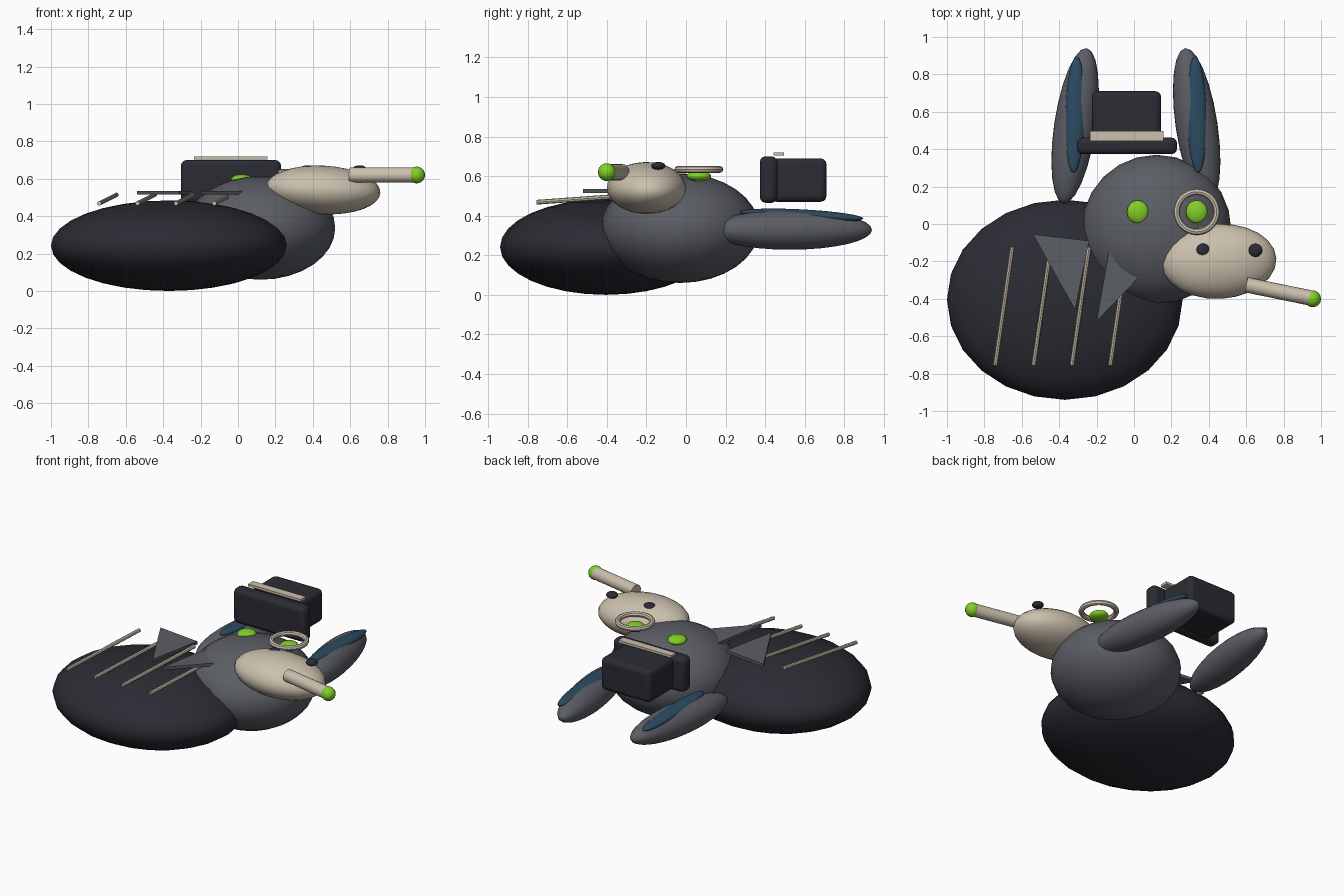
import bpy, bmesh, math
from mathutils import Vector

if "Cube" in bpy.data.objects:
    bpy.data.objects.remove(bpy.data.objects["Cube"])


def material(name, rgb):
    m = bpy.data.materials.new(name)
    m.diffuse_color = (*rgb, 1)
    m.use_nodes = True
    m.node_tree.nodes["Principled BSDF"].inputs["Base Color"].default_value = m.diffuse_color
    return m


NAVY = material("dark navy", (0.024, 0.024, 0.034))
GREY = material("slate grey", (0.105, 0.112, 0.130))
CREAM = material("cream", (0.60, 0.53, 0.42))
GREEN = material("lime green", (0.22, 0.63, 0.02))
BLUE = material("deep blue", (0.024, 0.070, 0.118))


def finish(name, mat, smooth=True):
    o = bpy.context.object
    o.name = name
    o.data.materials.append(mat)
    if smooth:
        bpy.ops.object.shade_smooth_by_angle(angle=math.radians(40))
    return o


def ellipsoid(name, loc, radii, mat, rot=(0, 0, 0), segs=24, rings=16):
    bpy.ops.mesh.primitive_uv_sphere_add(segments=segs, ring_count=rings, location=loc,
                                         rotation=[math.radians(a) for a in rot])
    bpy.context.object.scale = radii
    return finish(name, mat)


def rod(name, a, b, r, mat, verts):
    a, b = Vector(a), Vector(b)
    d = b - a
    bpy.ops.mesh.primitive_cylinder_add(vertices=verts, radius=r, depth=d.length, location=(a + b) / 2,
                                        rotation=d.to_track_quat('Z', 'Y').to_euler())
    return finish(name, mat)


def box(name, lo, hi, mat, bevel=0):
    lo, hi = Vector(lo), Vector(hi)
    bpy.ops.mesh.primitive_cube_add(size=1, location=(lo + hi) / 2)
    o = bpy.context.object
    o.scale = hi - lo
    bpy.ops.object.transform_apply(location=False, rotation=False, scale=True)
    if bevel:
        m = o.modifiers.new("rounding", 'BEVEL')
        m.width, m.segments = bevel, 3
    return finish(name, mat)


def plate(name, pts, z, t, mat):
    bm = bmesh.new()
    f = bm.faces.new([bm.verts.new((x, y, z)) for x, y in pts])
    top = bmesh.ops.extrude_face_region(bm, geom=[f])["geom"]
    bmesh.ops.translate(bm, vec=(0, 0, t), verts=[v for v in top if isinstance(v, bmesh.types.BMVert)])
    bmesh.ops.recalc_face_normals(bm, faces=bm.faces)
    me = bpy.data.meshes.new(name)
    bm.to_mesh(me)
    bm.free()
    me.materials.append(mat)
    bpy.context.collection.objects.link(bpy.data.objects.new(name, me))


# Body, head and muzzle
ellipsoid("body", (-0.37, -0.405, 0.242), (0.63, 0.535, 0.242), NAVY)
ellipsoid("head", (0.12, -0.03, 0.337), (0.40, 0.40, 0.277), GREY)
ellipsoid("muzzle", (0.455, -0.20, 0.54), (0.307, 0.20, 0.13), CREAM, (0, 3, 3))
for i, x in enumerate((0.37, 0.65)):
    ellipsoid(f"nostril_{i}", (x, -0.14, 0.652), (0.037, 0.036, 0.02), NAVY, segs=16, rings=10)

# Eyes and monocle
for i, (x, z) in enumerate(((0.02, 0.597), (0.335, 0.60))):
    ellipsoid(f"eye_{i}", (x, 0.065, z), (0.058, 0.062, 0.027), GREEN, segs=16, rings=10)
bpy.ops.mesh.primitive_torus_add(location=(0.335, 0.065, 0.634), major_radius=0.107, minor_radius=0.017,
                                 major_segments=32, minor_segments=8)
finish("monocle_ring", CREAM)

# Cigar with glowing tip
rod("cigar", (0.60, -0.325, 0.62), (0.957, -0.398, 0.62), 0.041, CREAM, 16)
ellipsoid("cigar_tip", (0.955, -0.40, 0.62), (0.045, 0.045, 0.045), GREEN, segs=16, rings=12)

# Ears with inner linings, mirrored about the head
for side, name in ((-1, "left"), (1, "right")):
    ellipsoid(f"{name}_ear", (0.01 + side * 0.325, 0.525, 0.328), (0.112, 0.42, 0.10), GREY, (0, 0, side * 8.5))
    ellipsoid(f"{name}_ear_lining", (0.01 + side * 0.325, 0.585, 0.402), (0.053, 0.312, 0.03), BLUE,
              (-3, 0, side * 1.5))

# Hat
box("hat_brim", (-0.305, 0.373, 0.465), (0.23, 0.462, 0.70), NAVY, 0.03)
box("hat_crown", (-0.225, 0.43, 0.47), (0.145, 0.71, 0.69), NAVY, 0.03)
box("hat_band", (-0.235, 0.443, 0.704), (0.158, 0.496, 0.72), CREAM)

# Pinstripes across the body
for i in range(4):
    x = -0.742 + i * 0.205
    rod(f"pinstripe_{i}", (x, -0.755, 0.468), (x + 0.092, -0.122, 0.514), 0.012, CREAM, 8)

# Flat lapel triangles
plate("left_lapel", [(-0.54, -0.055), (-0.24, -0.09), (-0.315, -0.46)], 0.515, 0.02, GREY)
plate("right_lapel", [(-0.20, -0.52), (0.07, -0.24), (-0.125, -0.09)], 0.515, 0.02, GREY)
